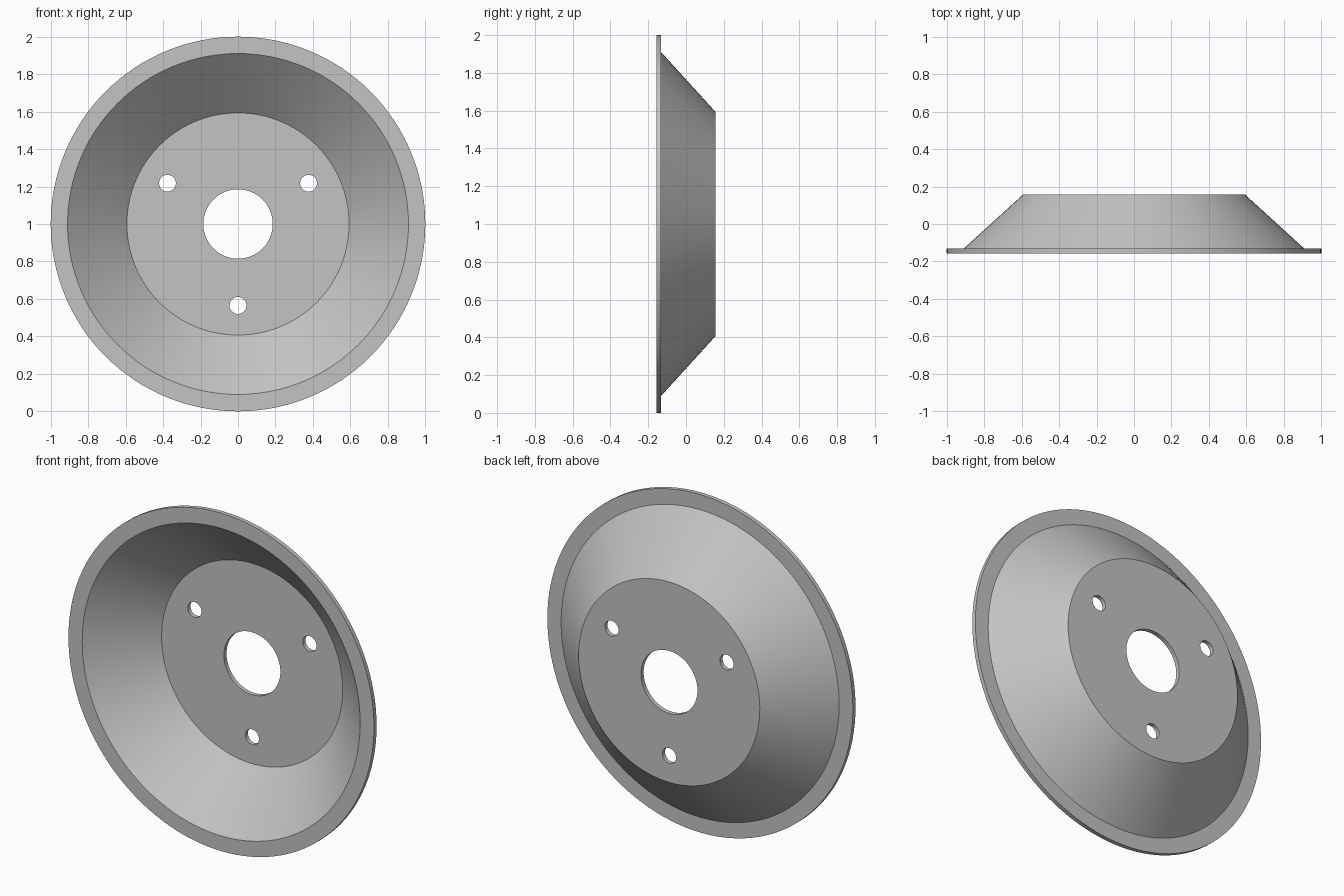
import bpy, bmesh
from math import sin, cos, pi, radians
from mathutils import Matrix, Vector

cube = bpy.data.objects.get("Cube")
if cube:
    bpy.data.objects.remove(cube, do_unlink=True)

SEGMENTS = 128
HALF_DEPTH = 0.157
SHEET = 0.025
RIM_R, FLANGE_R, HUB_R, BORE_R = 1.0, 0.91, 0.593, 0.185
BOLT_R, BOLT_CIRCLE = 0.045, 0.435
CENTRE = Vector((0, 0, 1))

grey = bpy.data.materials.new("Plain grey")
grey.use_nodes = True
colour = (0.55, 0.55, 0.55, 1)
grey.diffuse_color = colour
grey.node_tree.nodes["Principled BSDF"].inputs["Base Color"].default_value = colour


def add_object(name, bm):
    bmesh.ops.recalc_face_normals(bm, faces=bm.faces)
    mesh = bpy.data.meshes.new(name)
    bm.to_mesh(mesh)
    bm.free()
    mesh.materials.append(grey)
    obj = bpy.data.objects.new(name, mesh)
    bpy.context.collection.objects.link(obj)
    return obj


def lathe(name, profile):
    """Revolve a closed (radius, y) outline about the y axis through CENTRE."""
    bm = bmesh.new()
    rings = []
    for i in range(SEGMENTS):
        a = 2 * pi * i / SEGMENTS
        rings.append([bm.verts.new(CENTRE + Vector((r * cos(a), y, r * sin(a))))
                      for r, y in profile])
    n = len(profile)
    for i, ring in enumerate(rings):
        after = rings[(i + 1) % SEGMENTS]
        for j in range(n):
            k = (j + 1) % n
            bm.faces.new((ring[j], ring[k], after[k], after[j]))
    return add_object(name, bm)


# Dished disc: flat rim, conical wall and flat hub with a central bore
front, back = -HALF_DEPTH, HALF_DEPTH
disc = lathe("dished_disc", [
    (RIM_R, front), (FLANGE_R, front), (HUB_R, back - SHEET), (BORE_R, back - SHEET),
    (BORE_R, back), (HUB_R, back), (FLANGE_R, front + SHEET), (RIM_R, front + SHEET)])

# Three bolt holes through the hub
bm = bmesh.new()
for degrees in (30, 150, 270):
    a = radians(degrees)
    spot = CENTRE + Vector((BOLT_CIRCLE * cos(a), back, BOLT_CIRCLE * sin(a)))
    bmesh.ops.create_cone(bm, cap_ends=True, segments=32, radius1=BOLT_R, radius2=BOLT_R,
                          depth=0.2, matrix=Matrix.Translation(spot) @ Matrix.Rotation(pi / 2, 4, "X"))
cutter = add_object("bolt_hole_cutter", bm)
cutter.hide_render = True

cut = disc.modifiers.new("bolt_holes", "BOOLEAN")
cut.operation = "DIFFERENCE"
cut.solver = "EXACT"
cut.object = cutter

bpy.ops.object.select_all(action="DESELECT")
disc.select_set(True)
bpy.context.view_layer.objects.active = disc
bpy.ops.object.modifier_apply(modifier=cut.name)
bpy.data.objects.remove(cutter, do_unlink=True)
bpy.ops.object.shade_smooth_by_angle(angle=radians(30))
